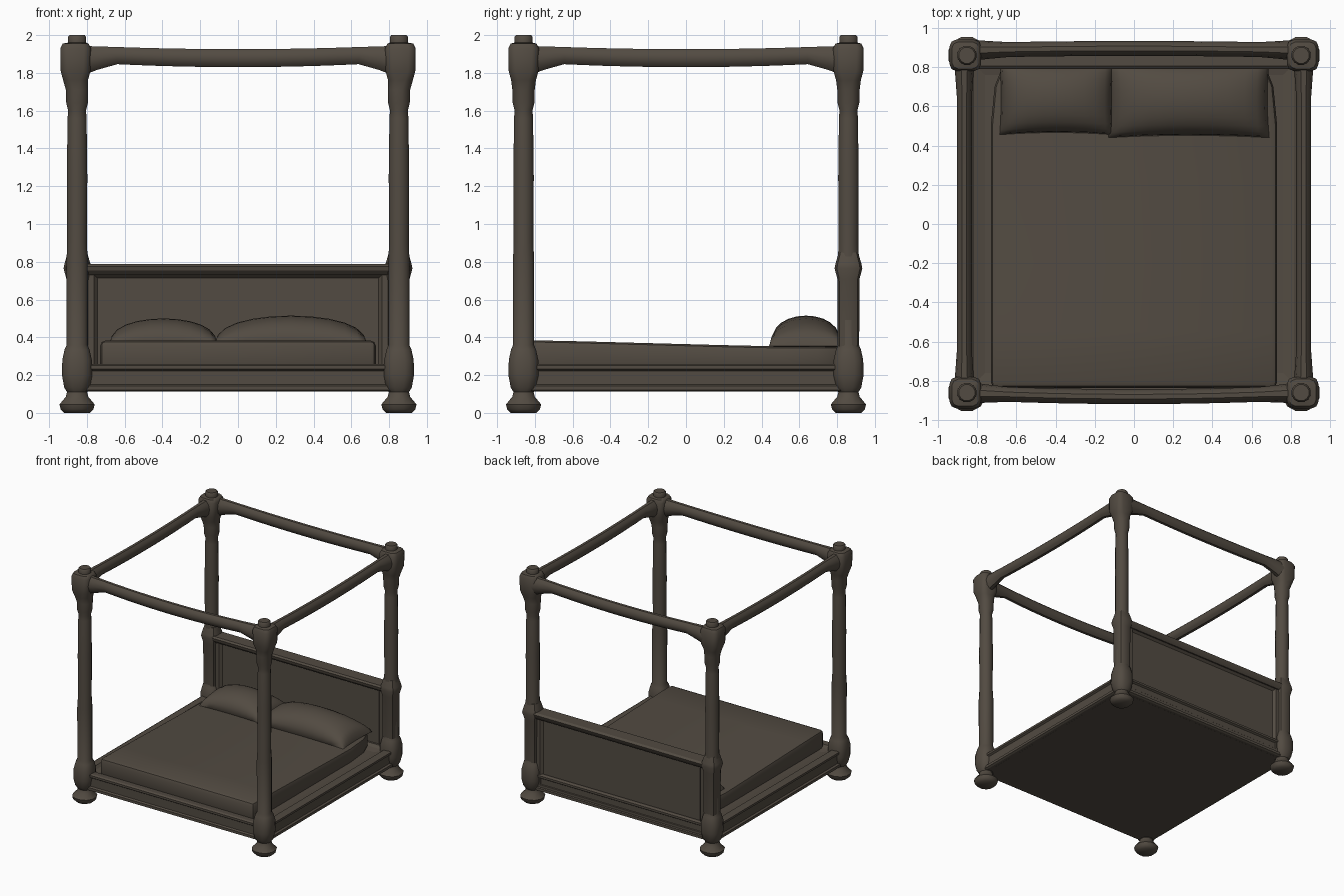
import bpy, bmesh, math
from mathutils import Vector, Matrix

cube = bpy.data.objects.get("Cube")
if cube:
    bpy.data.objects.remove(cube, do_unlink=True)

wood = bpy.data.materials.new("dark_brown")
wood.use_nodes = True
colour = (0.085, 0.07, 0.054, 1)
wood.diffuse_color = colour
wood.node_tree.nodes["Principled BSDF"].inputs["Base Color"].default_value = colour

PX, PY = 0.852, 0.86    # post centres


def finish(bm, name, angle=40):
    bmesh.ops.recalc_face_normals(bm, faces=bm.faces)
    mesh = bpy.data.meshes.new(name)
    bm.to_mesh(mesh)
    bm.free()
    mesh.materials.append(wood)
    obj = bpy.data.objects.new(name, mesh)
    bpy.context.collection.objects.link(obj)
    bpy.ops.object.select_all(action='DESELECT')
    obj.select_set(True)
    bpy.context.view_layer.objects.active = obj
    bpy.ops.object.shade_smooth_by_angle(angle=math.radians(angle))
    return obj


def loft(bm, rings):
    """Skin a list of closed point rings and cap both ends."""
    loops = [[bm.verts.new(p) for p in ring] for ring in rings]
    n = len(loops[0])
    for a, b in zip(loops, loops[1:]):
        for i in range(n):
            j = (i + 1) % n
            bm.faces.new((a[i], a[j], b[j], b[i]))
    bm.faces.new(loops[0][::-1])
    bm.faces.new(loops[-1])


def rounded(x, y, r, z, power=1.0, n=12):
    """Ring that turns from round to square as power shrinks."""
    pts = []
    for i in range(n):
        a = math.tau * (i + 0.5) / n
        c, s = math.cos(a), math.sin(a)
        pts.append((x + r * math.copysign(abs(c) ** power, c),
                    y + r * math.copysign(abs(s) ** power, s), z))
    return pts


def box(bm, lo, hi, bevel=0.0):
    size = [b - a for a, b in zip(lo, hi)]
    mid = [(a + b) / 2 for a, b in zip(lo, hi)]
    part = bmesh.ops.create_cube(bm, size=1, matrix=Matrix.Translation(mid) @ Matrix.Diagonal((*size, 1)))
    if bevel:
        edges = {e for v in part["verts"] for e in v.link_edges}
        bmesh.ops.bevel(bm, geom=list(edges), offset=bevel, segments=2, affect='EDGES', profile=0.5)


# Corner posts: bun foot, bulb, shaft and squared capital (z, radius, squareness)
post = [(0, .07, 1), (.02, .09, .9), (.045, .096, .9), (.085, .062, 1), (.11, .055, 1),
        (.135, .07, .8), (.2, .082, .7), (.28, .08, .7), (.335, .068, .8), (.36, .057, .9),
        (.8, .058, .9), (.9, .054, 1), (1.25, .056, 1), (1.56, .052, 1), (1.6, .049, 1),
        (1.64, .059, .9), (1.71, .061, .9), (1.76, .067, .7), (1.81, .08, .5),
        (1.93, .082, .45), (1.955, .07, .5), (1.96, .05, 1), (1.99, .05, 1), (2.0, .042, 1)]
for sx, side in ((1, "left"), (-1, "right")):
    for sy, end in ((-1, "front"), (1, "back")):
        bm = bmesh.new()
        loft(bm, [rounded(sx * (PX + (.008 if 1.75 < z < 1.958 else 0)), sy * PY, r, z, p)
                  for z, r, p in post])
        finish(bm, f"{end}_{side}_post", 45)


# Canopy rails: sagging bars that thicken where they join the posts
def canopy_rail(name, length, offset, bow, angle):
    bm = bmesh.new()
    rings = []
    for i in range(17):
        t = i / 8 - 1
        flare = max(0, abs(t) - .78) / .22
        bottom = 1.828 + .028 * t * t - .085 * flare
        top = 1.928 + .02 * t * t
        half = .038 + .018 * flare
        mid, high = (bottom + top) / 2, (top - bottom) / 2
        y = offset + bow * (1 - t * t)
        ring = []
        for k in range(10):
            a = math.tau * k / 10
            ring.append((t * length, y + half * math.cos(a), mid + high * math.sin(a)))
        rings.append(ring)
    loft(bm, rings)
    bm.transform(Matrix.Rotation(angle, 4, 'Z'))
    finish(bm, name)


canopy_rail("back_canopy_rail", PX, .885, .01, 0)
canopy_rail("front_canopy_rail", PX, .86, .02, math.pi)
canopy_rail("left_canopy_rail", PY, .865, 0, -math.pi / 2)
canopy_rail("right_canopy_rail", PY, .865, 0, math.pi / 2)


# Bed frame rails: one moulded profile swept between the posts
rail_profile = [(.76, .12), (.885, .112), (.9, .12), (.9, .142), (.885, .15), (.885, .222),
                (.9, .232), (.9, .25), (.885, .258), (.835, .255), (.815, .235), (.76, .225)]


def frame_rail(name, length, angle):
    bm = bmesh.new()
    loft(bm, [[(x, y, z) for y, z in rail_profile] for x in (-length, length)])
    bm.transform(Matrix.Rotation(angle, 4, 'Z'))
    finish(bm, name, 30)


for i, side in enumerate(("back", "right", "front", "left")):
    frame_rail(side + "_frame_rail", PX if i % 2 == 0 else PY, i * math.pi / 2)

# Flat base that closes the underside
bm = bmesh.new()
box(bm, (-.86, -.86, .113), (.86, .86, .225))
finish(bm, "bed_base", 30)

# Headboard: recessed panel in a frame with a projecting cap
bm = bmesh.new()
box(bm, (-.8, .83, .13), (.8, .89, .77))
bm.faces.ensure_lookup_table()
for face in [f for f in bm.faces if abs(f.normal.y) > .9]:
    bmesh.ops.inset_region(bm, faces=[face], thickness=.055, depth=0)
    bmesh.ops.inset_region(bm, faces=[face], thickness=.025, depth=-.02)
finish(bm, "headboard_panel", 30)
bm = bmesh.new()
cap = [(.82, .73), (.795, .755), (.79, .775), (.805, .787), (.91, .787), (.928, .775), (.92, .75), (.9, .73)]
loft(bm, [[(x, y, z) for y, z in cap] for x in (-.8, .8)])
finish(bm, "headboard_cap", 30)
for s, side in ((1, "left"), (-1, "right")):
    bm = bmesh.new()
    loft(bm, [rounded(s * .85, .86, r, z, .6) for z, r in
              ((.3, .05), (.36, .058), (.71, .06), (.765, .075), (.79, .07), (.85, .052))])
    finish(bm, f"headboard_{side}_collar", 35)

# Mattress: rounded slab, slightly higher at the foot and narrower at the head
bm = bmesh.new()
box(bm, (-.73, -.835, .22), (.73, .825, .36), .03)
for y in (-.55, -.2, .2, .5, .7):
    bmesh.ops.bisect_plane(bm, geom=bm.verts[:] + bm.edges[:] + bm.faces[:],
                           plane_co=(0, y, 0), plane_no=(0, 1, 0))
for v in bm.verts:
    if v.co.z > .3:
        v.co.z += .032 * max(0, min(1, (.45 - v.co.y) / 1.2)) - .008
    if v.co.y > .65:
        v.co.x *= 1 - .09 * (v.co.y - .65) / .17
finish(bm, "mattress", 40)


# Pillows: puffed cushions with pinched corners
def pillow(name, x0, x1, y0, y1, height):
    bm = bmesh.new()
    n = 12
    cx, cy, hx, hy = (x0 + x1) / 2, (y0 + y1) / 2, (x1 - x0) / 2, (y1 - y0) / 2
    for sign in (1, -1):
        grid = []
        for i in range(n + 1):
            u = -math.cos(math.pi * i / n)
            row = []
            for j in range(n + 1):
                v = -math.cos(math.pi * j / n)
                puff = ((1 - u * u) ** .5) * ((1 - v * v) ** .5)
                z = .355 + sign * (height if sign > 0 else .02) * puff ** .75
                row.append(bm.verts.new((cx + hx * u * (1 - .025 * (1 - v * v)),
                                         cy + hy * v * (1 - .06 * (1 - u * u)), z)))
            grid.append(row)
        for i in range(n):
            for j in range(n):
                bm.faces.new((grid[i][j], grid[i + 1][j], grid[i + 1][j + 1], grid[i][j + 1]))
    bmesh.ops.remove_doubles(bm, verts=bm.verts, dist=.0005)
    finish(bm, name, 60)


pillow("right_pillow", -.685, -.105, .455, .83, .145)
pillow("left_pillow", -.13, .69, .44, .83, .16)
